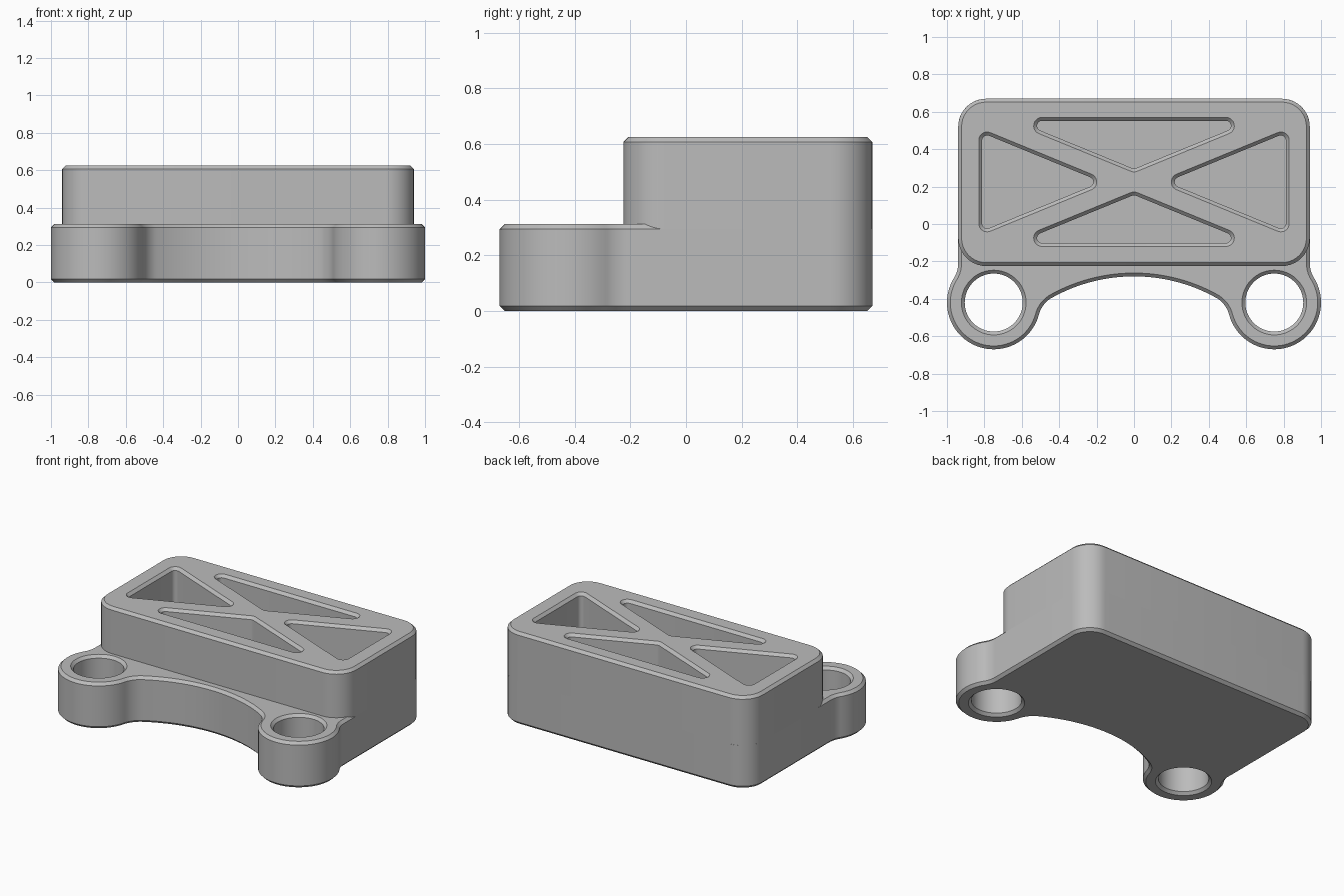
import bpy
import bmesh
from math import sin, cos, radians, degrees, atan2
from mathutils import Vector

cube = bpy.data.objects.get("Cube")
if cube:
    bpy.data.objects.remove(cube, do_unlink=True)

grey = bpy.data.materials.new("plain_grey")
grey.use_nodes = True
grey.diffuse_color = (0.5, 0.5, 0.5, 1)
grey.node_tree.nodes["Principled BSDF"].inputs["Base Color"].default_value = (0.5, 0.5, 0.5, 1)

CHAMFER = 0.018
LEDGE, TOP, FLOOR = 0.312, 0.625, 0.08


def arc(centre, r, start, end, steps):
    """Points along an arc, angles in degrees."""
    angles = [radians(start + (end - start) * i / steps) for i in range(steps + 1)]
    return [Vector((centre[0] + r * cos(a), centre[1] + r * sin(a))) for a in angles]


def heading(a, b):
    return degrees(atan2(b[1] - a[1], b[0] - a[0]))


def rounded(corners, r):
    """Counter-clockwise polygon with every corner rounded."""
    pts = []
    for i, p in enumerate(corners):
        u = (corners[i - 1] - p).normalized()
        v = (corners[(i + 1) % len(corners)] - p).normalized()
        centre = p + (u + v).normalized() * r / sin(u.angle(v) / 2)
        start = degrees(atan2(u.x, -u.y))
        pts += arc(centre, r, start, start + 180 - degrees(u.angle(v)), 10)
    return pts


def offset(pts, d):
    """Grow a counter-clockwise outline by d."""
    out = []
    for i, p in enumerate(pts):
        a = (p - pts[i - 1]).normalized()
        b = (pts[(i + 1) % len(pts)] - p).normalized()
        n = Vector((a.y + b.y, -a.x - b.x)).normalized()
        out.append(p + n * d / max(n.dot(Vector((a.y, -a.x))), 0.5))
    return out


def wall(bm, pts, levels):
    """Wall through (growth, z) levels: rising faces out, falling faces in."""
    rings = [[bm.verts.new((q.x, q.y, z)) for q in offset(pts, d)] for d, z in levels]
    for a, b in zip(rings, rings[1:]):
        for i in range(len(pts)):
            j = (i + 1) % len(pts)
            bm.faces.new((a[i], a[j], b[j], b[i]))
    return rings


def cap(bm, rings, up):
    """Flat face inside the first ring with the other rings as openings."""
    edges = []
    for ring in rings:
        for i, v in enumerate(ring):
            pair = (ring[i - 1], v)
            edges.append(bm.edges.get(pair) or bm.edges.new(pair))
    filled = bmesh.ops.triangle_fill(bm, use_beauty=True, edges=edges, normal=(0, 0, up))
    for f in filled["geom"]:
        if isinstance(f, bmesh.types.BMFace):
            f.normal_update()
            if f.normal.z * up < 0:
                f.normal_flip()


def finish(name, bm):
    mesh = bpy.data.meshes.new(name)
    bm.to_mesh(mesh)
    bm.free()
    mesh.materials.append(grey)
    ob = bpy.data.objects.new(name, mesh)
    bpy.context.collection.objects.link(ob)
    bpy.ops.object.select_all(action='DESELECT')
    ob.select_set(True)
    bpy.context.view_layer.objects.active = ob
    bpy.ops.object.shade_smooth_by_angle(angle=radians(30))


# Base outline: front arch, fillet, ear, flare and back corner, then mirrored
arch, fillet, ear, flare = (0, -1.18), (0.364, -0.524), (0.75, -0.42), (1.09, -0.21)
turn = heading(arch, fillet)
half = arc(arch, 0.9, 90, turn, 16)
half += arc(fillet, 0.15, turn, heading(fillet, ear), 10)[1:]
half += arc(ear, 0.25, heading(ear, fillet), heading(ear, flare), 40)[1:]
half += arc(flare, 0.15, heading(flare, ear) + 360, 180, 8)[1:]
half += arc((0.79, 0.52), 0.15, 0, 90, 12)
base_outline = half + [Vector((-p.x, p.y)) for p in reversed(half[1:])]

# Block outline
block_corners = [Vector(c) for c in ((-0.94, -0.225), (0.94, -0.225), (0.94, 0.67), (-0.94, 0.67))]
block_outline = rounded(block_corners, 0.15)

# Four triangular pockets leaving a crossed rib
MID = 0.225
pockets = []
for s in (-1, 1):
    long_side = [(0, MID + s * 0.05), (-s * 0.72, MID + s * 0.345), (s * 0.72, MID + s * 0.345)]
    short_side = [(s * 0.126, MID), (s * 0.83, MID - s * 0.289), (s * 0.83, MID + s * 0.289)]
    for tri in (long_side, short_side):
        a, b, c = (Vector(p) for p in tri)
        ccw = (b - a).cross(c - a) > 0
        pockets.append(rounded([a, b, c] if ccw else [c, b, a], 0.045))

# Base plate with chamfered holes through the ears
bm = bmesh.new()
sides = wall(bm, base_outline, [(-CHAMFER, 0), (0, CHAMFER), (0, LEDGE - CHAMFER), (-CHAMFER, LEDGE)])
holes = [wall(bm, arc((x, -0.42), 0.155, 0, 354, 59),
              [(CHAMFER, LEDGE), (0, LEDGE - CHAMFER), (0, CHAMFER), (CHAMFER, 0)])
         for x in (-0.75, 0.75)]
openings = [wall(bm, p, [(-CHAMFER, LEDGE)])[0] for p in pockets]
cap(bm, [sides[0]] + [h[-1] for h in holes], -1)
cap(bm, [sides[-1]] + [h[0] for h in holes] + openings, 1)
finish("base_plate", bm)

# Tall block with the pockets sunk through it into the base
bm = bmesh.new()
sides = wall(bm, block_outline, [(0, LEDGE - CHAMFER), (0, TOP - CHAMFER), (-CHAMFER, TOP)])
wells = [wall(bm, p, [(0, TOP), (-CHAMFER, TOP - CHAMFER), (-CHAMFER, FLOOR)]) for p in pockets]
for well in wells:
    bm.faces.new(well[-1])
cap(bm, [sides[-1]] + [w[0] for w in wells], 1)
finish("upper_block", bm)
